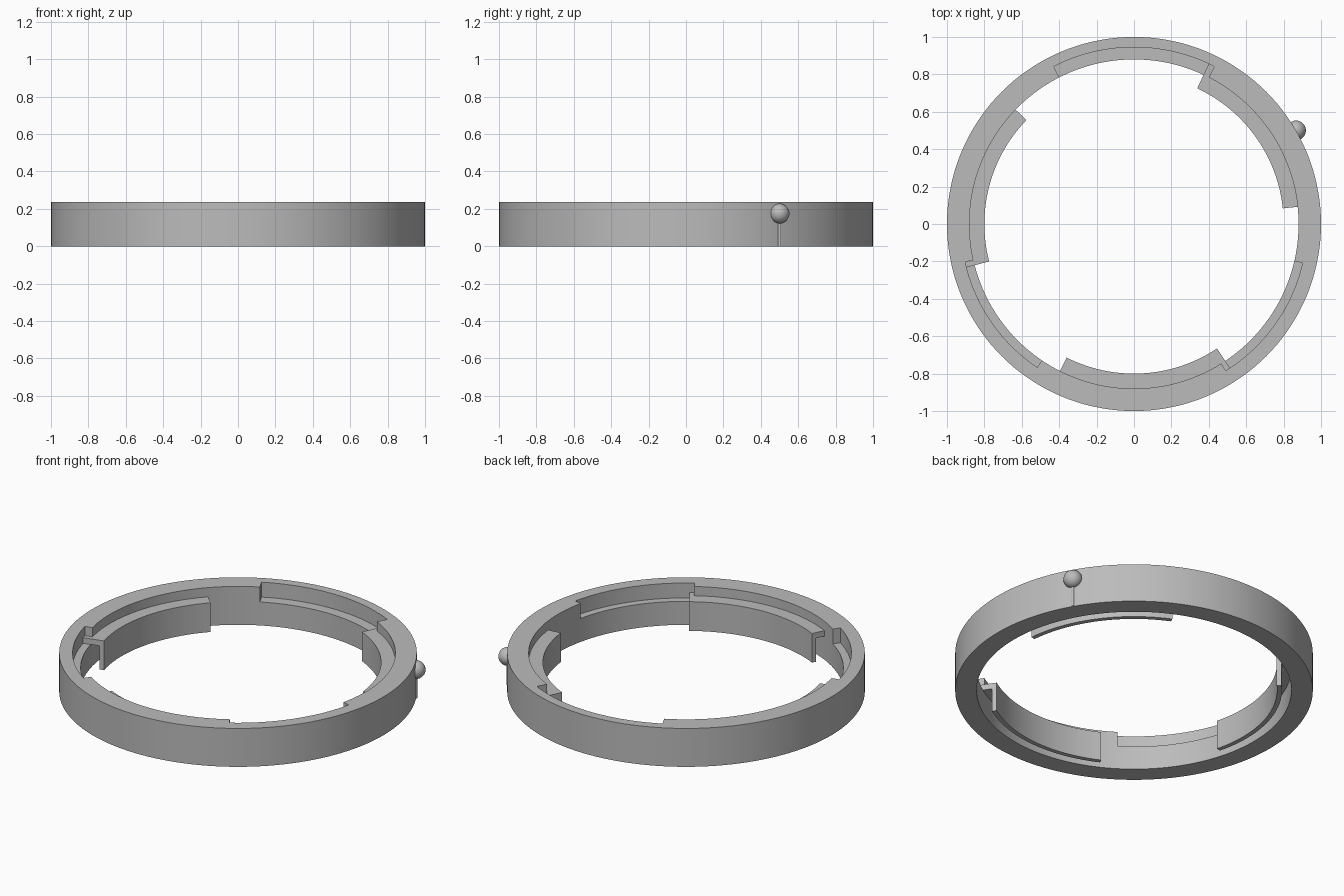
import bpy
import bmesh
from math import cos, sin, radians, pi, ceil

cube = bpy.data.objects.get("Cube")
if cube:
    bpy.data.objects.remove(cube, do_unlink=True)

HEIGHT, INNER, FLOOR, TAB_TOP = 0.237, 0.88, 0.145, 0.18

grey = bpy.data.materials.new("satin grey")
grey.use_nodes = True
grey.diffuse_color = (0.5, 0.5, 0.5, 1)
grey.node_tree.nodes["Principled BSDF"].inputs["Base Color"].default_value = grey.diffuse_color


def activate(ob):
    bpy.ops.object.select_all(action='DESELECT')
    ob.select_set(True)
    bpy.context.view_layer.objects.active = ob


def smooth(ob):
    activate(ob)
    bpy.ops.object.shade_smooth_by_angle(angle=radians(30))


def add_object(name, bm):
    bmesh.ops.recalc_face_normals(bm, faces=bm.faces)
    mesh = bpy.data.meshes.new(name)
    bm.to_mesh(mesh)
    bm.free()
    mesh.materials.append(grey)
    ob = bpy.data.objects.new(name, mesh)
    bpy.context.collection.objects.link(ob)
    return ob


def sweep(name, profile, start=0, end=360):
    """Sweep a closed (radius, height) profile around z between two angles."""
    bm = bmesh.new()
    full = end - start >= 360
    steps = ceil((end - start) / 2.5)
    rows = []
    for i in range(steps if full else steps + 1):
        a = radians(start + (end - start) * i / steps)
        rows.append([bm.verts.new((r * cos(a), r * sin(a), z)) for r, z in profile])
    pairs = list(zip(rows, rows[1:])) + ([(rows[-1], rows[0])] if full else [])
    n = len(profile)
    for p, q in pairs:
        for j in range(n):
            k = (j + 1) % n
            bm.faces.new((p[j], p[k], q[k], q[j]))
    if not full:
        bm.faces.new(rows[0])
        bm.faces.new(rows[-1])
    return add_object(name, bm)


def band(r0, r1, z0, z1):
    return [(r0, z0), (r1, z0), (r1, z1), (r0, z1)]


# Outer ring with three recesses cut into its inner top edge
ring = sweep("outer_ring", band(INNER, 1, 0, HEIGHT))
recesses = [(63, 117, 0.945), (192.7, 236, 0.925), (302, 347, 0.925)]
for start, end, radius in recesses:
    cutter = sweep("recess_cutter", band(0.7, radius, FLOOR, 0.4), start, end)
    cutter.hide_render = True
    cut = ring.modifiers.new("recess", 'BOOLEAN')
    cut.operation = 'DIFFERENCE'
    cut.solver = 'EXACT'
    cut.object = cutter
    activate(ring)
    bpy.ops.object.modifier_apply(modifier=cut.name)
    bpy.data.objects.remove(cutter, do_unlink=True)
smooth(ring)

# Three bayonet tabs: a flange on the ring with a lip hanging from its inner edge
tabs = [("right_tab", 6, 65, 0.945), ("left_tab", 136, 194.5, 0.925),
        ("front_tab", 243.3, 303.7, 0.925)]
for name, start, end, radius in tabs:
    lip, lip_back = 0.80, 0.827
    smooth(sweep(name, [(lip, 0), (lip_back, 0), (lip_back, FLOOR),
                        (radius, FLOOR), (radius, TAB_TOP), (lip, TAB_TOP)], start, end))

# Index bead and the thin line below it on the outside
a = radians(30)
bpy.ops.mesh.primitive_uv_sphere_add(segments=32, ring_count=16, radius=0.053,
                                     location=(cos(a), sin(a), 0.175))
bead = bpy.context.object
bead.name = "index_bead"
bpy.ops.mesh.primitive_cylinder_add(vertices=16, radius=0.008, depth=0.14,
                                    location=(cos(a), sin(a), 0.07))
stem = bpy.context.object
stem.name = "index_stem"
for ob in (bead, stem):
    ob.data.materials.append(grey)
    smooth(ob)
